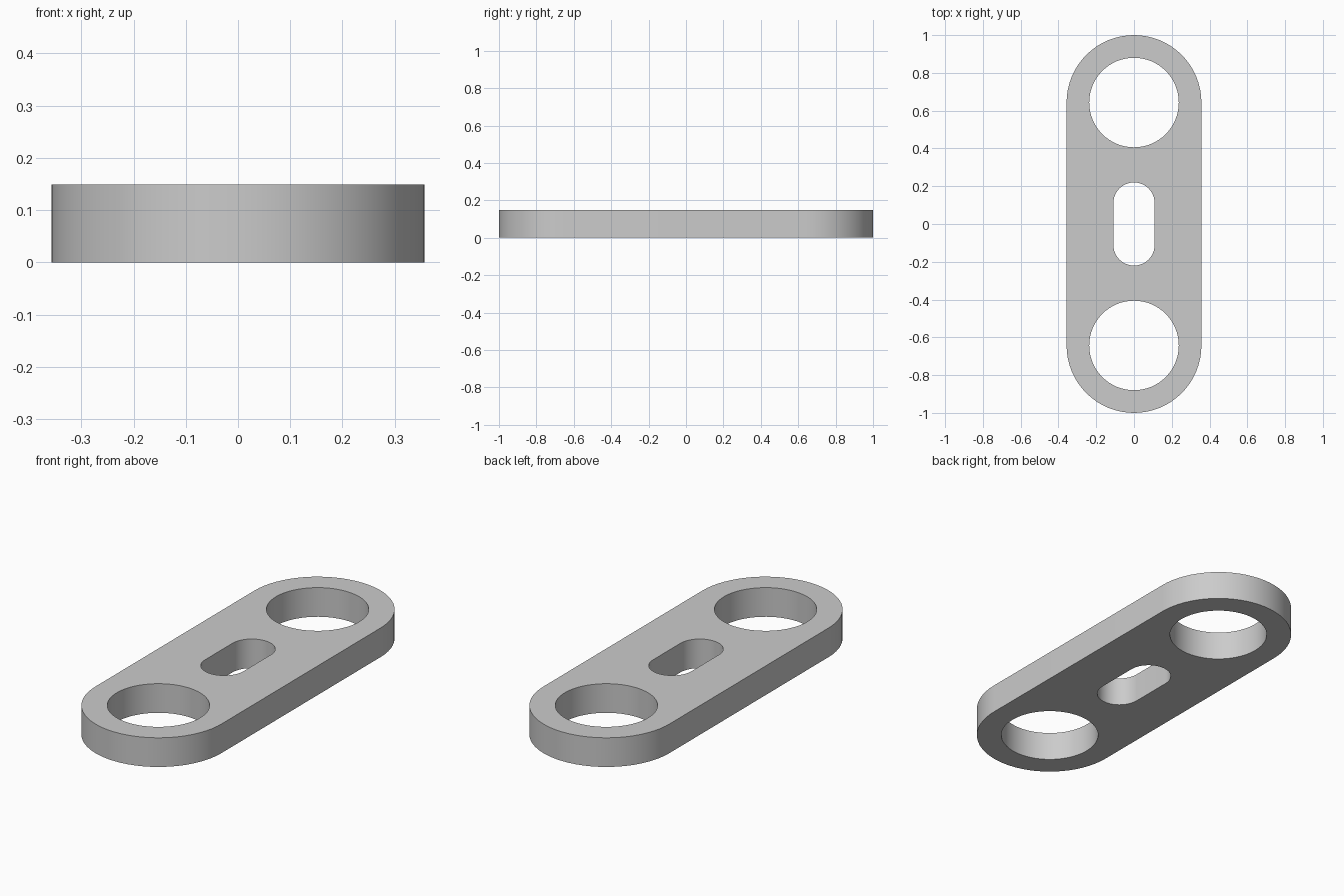
import bpy
import bmesh
from math import pi, sin, cos

cube = bpy.data.objects.get("Cube")
if cube:
    bpy.data.objects.remove(cube)

THICKNESS = 0.149
EYE_Y = 0.643      # distance of the round holes from the middle
STEPS = 32         # segments per half circle


def stadium(radius, offset, centre_y=0.0):
    """Closed outline of two half circles, pushed apart along y by offset."""
    points = []
    for side in (1, -1):
        for i in range(STEPS + 1):
            a = pi * i / STEPS
            points.append((side * radius * cos(a),
                           centre_y + side * (offset + radius * sin(a)), 0))
    return points


def add_loop(bm, points):
    verts = [bm.verts.new(p) for p in points]
    for a, b in zip(verts, verts[1:] + verts[:1]):
        bm.edges.new((a, b))


# Plate outline, centre slot and two round holes
bm = bmesh.new()
add_loop(bm, stadium(0.357, EYE_Y))
add_loop(bm, stadium(0.109, 0.111))
for side in (1, -1):
    add_loop(bm, stadium(0.237, 0, side * EYE_Y))
bmesh.ops.remove_doubles(bm, verts=bm.verts[:], dist=0.0001)

# Fill around the holes and raise to full thickness
bmesh.ops.triangle_fill(bm, edges=bm.edges[:], use_beauty=True)
raised = bmesh.ops.extrude_face_region(bm, geom=bm.faces[:], use_keep_orig=True)
top = [v for v in raised["geom"] if isinstance(v, bmesh.types.BMVert)]
bmesh.ops.translate(bm, verts=top, vec=(0, 0, THICKNESS))
bmesh.ops.recalc_face_normals(bm, faces=bm.faces[:])

mesh = bpy.data.meshes.new("link_plate")
bm.to_mesh(mesh)
bm.free()
plate = bpy.data.objects.new("link_plate", mesh)
bpy.context.collection.objects.link(plate)

# Plain grey material
grey = bpy.data.materials.new("light_grey")
grey.use_nodes = True
colour = (0.6, 0.6, 0.6, 1)
grey.diffuse_color = colour
grey.node_tree.nodes["Principled BSDF"].inputs["Base Color"].default_value = colour
mesh.materials.append(grey)

# Smooth round walls, crisp rims
bpy.ops.object.select_all(action="DESELECT")
plate.select_set(True)
bpy.context.view_layer.objects.active = plate
bpy.ops.object.shade_smooth_by_angle(angle=pi / 6)
